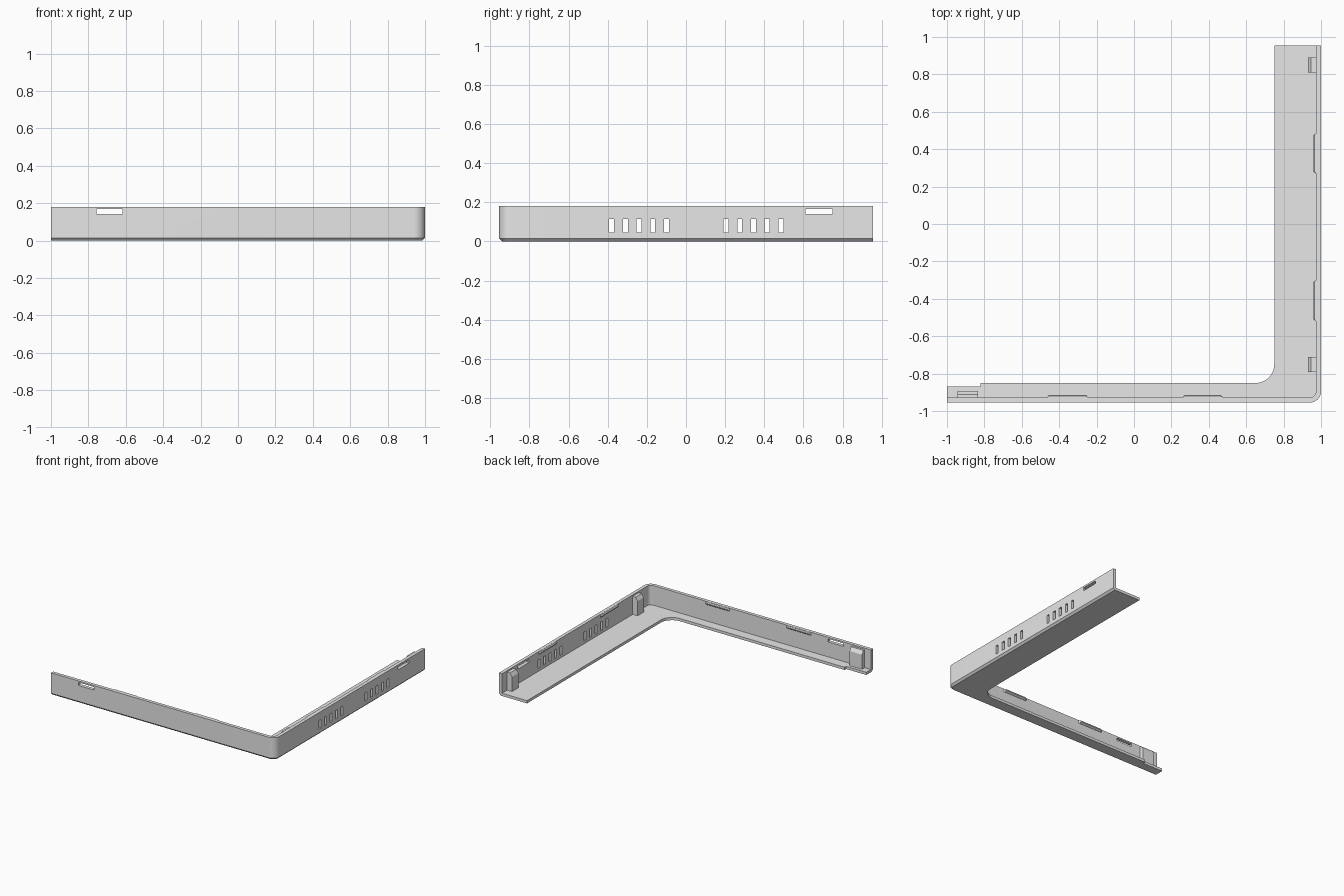
import bpy, bmesh, math

if "Cube" in bpy.data.objects:
    bpy.data.objects.remove(bpy.data.objects["Cube"], do_unlink=True)

grey = bpy.data.materials.new("light grey plastic")
grey.use_nodes = True
GREY = (0.8, 0.8, 0.8, 1)
grey.diffuse_color = GREY
grey.node_tree.nodes["Principled BSDF"].inputs["Base Color"].default_value = GREY

END, HEIGHT, THICK, FLOOR, CHAMFER = 0.955, 0.18, 0.027, 0.022, 0.015


def arc(cx, cy, r, a0, a1, n=10):
    angles = [math.radians(a0 + (a1 - a0) * i / n) for i in range(n + 1)]
    return [(cx + r * math.cos(a), cy + r * math.sin(a)) for a in angles]


def outer(d):
    """Outside corner path, moved inward by d."""
    return [(-1, d - END)] + arc(0.94, 0.06 - END, 0.06 - d, -90, 0) + [(1 - d, END)]


def rect(x0, x1, y0, y1):
    return [(x0, y0), (x1, y0), (x1, y1), (x0, y1)]


def add_loft(bm, levels):
    """Stack outlines of equal point count, given as (z, points), into a solid."""
    rings = [[bm.verts.new((x, y, z)) for x, y in pts] for z, pts in levels]
    n = len(rings[0])
    for low, high in zip(rings, rings[1:]):
        for i in range(n):
            j = (i + 1) % n
            bm.faces.new((low[i], low[j], high[j], high[i]))
    bm.faces.new(rings[0][::-1])
    bm.faces.new(rings[-1])


def make(name, *solids):
    bm = bmesh.new()
    for levels in solids:
        add_loft(bm, levels)
    bmesh.ops.recalc_face_normals(bm, faces=bm.faces)
    mesh = bpy.data.meshes.new(name)
    bm.to_mesh(mesh)
    bm.free()
    mesh.materials.append(grey)
    ob = bpy.data.objects.new(name, mesh)
    bpy.context.collection.objects.link(ob)
    return ob


def activate(ob):
    bpy.ops.object.select_all(action='DESELECT')
    ob.select_set(True)
    bpy.context.view_layer.objects.active = ob


def box(x0, x1, y0, y1, z0, z1):
    return [(z0, rect(x0, x1, y0, y1)), (z1, rect(x0, x1, y0, y1))]


# Floor flange with chamfered outside edge, filleted inside corner and end notch
inside = ([(0.75, END)] + arc(0.65, -0.75, 0.1, 0, -90)
          + [(-0.82, -0.85), (-0.82, -0.87), (-1, -0.87)])
floor = make("floor_flange", [(z, outer(d) + inside) for z, d in
             ((0, CHAMFER), (CHAMFER, 0), (CHAMFER, 0.01), (FLOOR, 0.01))])

# Outer wall, pierced by vents and latch slots
band = outer(0) + outer(THICK)[::-1]
wall = make("outer_wall", [(CHAMFER, band), (HEIGHT, band)])
holes = [box(-0.757, -0.617, -1, -0.9, 0.143, 0.168),
         box(0.95, 1.05, 0.61, 0.75, 0.14, 0.165)]
for start in (-0.38, 0.205):
    for i in range(5):
        y = start + 0.07 * i
        holes.append(box(0.95, 1.05, y - 0.0125, y + 0.0125, 0.045, 0.115))
cutter = make("slot_cutter", *holes)
cutter.hide_render = True
cut = wall.modifiers.new("slots", 'BOOLEAN')
cut.object = cutter
cut.solver = 'EXACT'
activate(wall)
bpy.ops.object.modifier_apply(modifier=cut.name)
bpy.data.objects.remove(cutter, do_unlink=True)


def inner_part(name, side, a, b, steps, taper=0):
    """Solid on the inner wall from a to b; steps are (z, depth from the wall)."""
    levels = []
    for z, depth in steps:
        if side == "right":
            f = 1 - THICK
            pts = [(f + 0.005, a), (f, a), (f - depth, a + taper),
                   (f - depth, b - taper), (f, b), (f + 0.005, b)]
        else:
            f = THICK - END
            pts = [(a, f - 0.005), (a, f), (a + taper, f + depth),
                   (b - taper, f + depth), (b, f), (b, f - 0.005)]
        levels.append((z, pts))
    make(name, levels)


# Snap ridges along the rim
ridge = ((0.155, 0.002), (0.164, 0.014), (0.172, 0.014), (0.179, 0.008))
for name, side, a, b in (("ridge_back", "right", 0.27, 0.485),
                         ("ridge_middle", "right", -0.52, -0.30),
                         ("ridge_front_left", "front", 0.26, 0.475),
                         ("ridge_front_right", "front", -0.465, -0.245)):
    inner_part(name, side, a, b, ridge, 0.01)

# Clip posts rising from the floor, with sloping tops
for name, side, a, b, depth in (("post_back", "right", 0.81, 0.89, 0.043),
                                ("post_corner", "right", -0.79, -0.71, 0.043),
                                ("post_front", "front", -0.945, -0.835, 0.034)):
    inner_part(name, side, a, b, ((FLOOR - 0.002, depth), (0.14, depth), (0.168, depth - 0.017)))

for ob in (floor, wall):
    activate(ob)
    bpy.ops.object.shade_smooth_by_angle(angle=math.radians(30))
